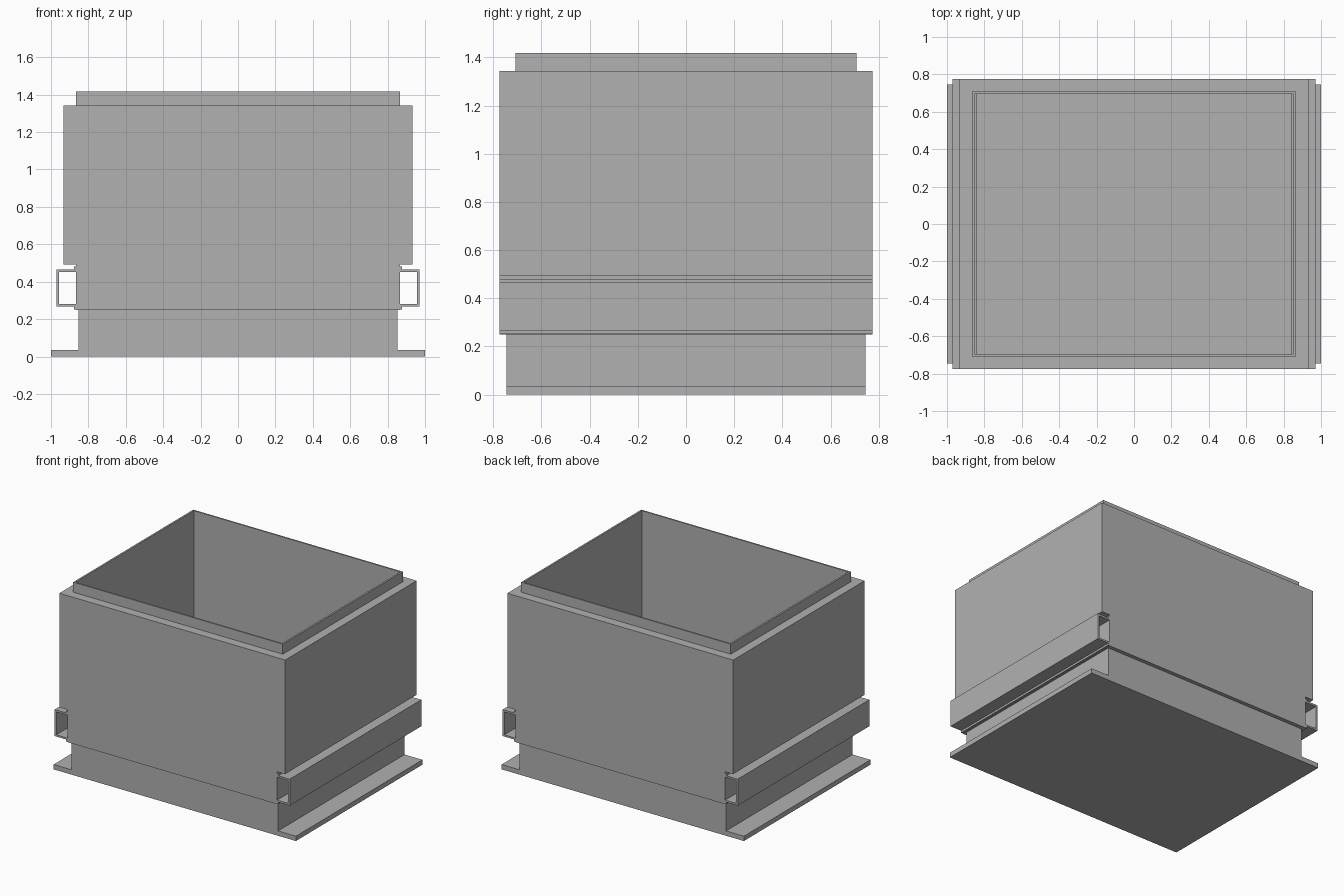
import bpy, bmesh

if "Cube" in bpy.data.objects:
    bpy.data.objects.remove(bpy.data.objects["Cube"])

grey = bpy.data.materials.new("dark_grey")
grey.diffuse_color = (0.44, 0.44, 0.44, 1)
grey.use_nodes = True
grey.node_tree.nodes["Principled BSDF"].inputs["Base Color"].default_value = grey.diffuse_color


def extrude_profile(name, points, half_y):
    """Closed x/z outline extruded from -half_y to +half_y."""
    bm = bmesh.new()
    face = bm.faces.new([bm.verts.new((x, -half_y, z)) for x, z in points])
    out = bmesh.ops.extrude_face_region(bm, geom=[face])
    verts = [g for g in out["geom"] if isinstance(g, bmesh.types.BMVert)]
    bmesh.ops.translate(bm, verts=verts, vec=(0, 2 * half_y, 0))
    bmesh.ops.recalc_face_normals(bm, faces=bm.faces)
    mesh = bpy.data.meshes.new(name)
    bm.to_mesh(mesh)
    bm.free()
    mesh.materials.append(grey)
    obj = bpy.data.objects.new(name, mesh)
    bpy.context.collection.objects.link(obj)
    return obj


def symmetric(right):
    """Complete a right-half outline (bottom to top) with its mirror."""
    return right + [(-x, z) for x, z in reversed(right)]


def box_profile(half_x, z0, z1):
    return symmetric([(half_x, z0), (half_x, z1)])


# Base: foot flanges on both sides and the narrower plinth
base = extrude_profile("base", symmetric([(1, 0), (1, 0.036), (0.853, 0.036), (0.853, 0.25)]), 0.746)

# Main box, wider above the side rails
body = extrude_profile("box_body", symmetric(
    [(0.865, 0.25), (0.865, 0.492), (0.932, 0.492), (0.932, 1.343)]), 0.775)

# Raised lip around the opening
lip = extrude_profile("top_lip", box_profile(0.865, 1.343, 1.418), 0.708)

# Cavity cut through the lip and box down to the bottom plate
cutter = extrude_profile("cavity_cutter", box_profile(0.852, 0.036, 1.6), 0.696)
base_cutter = extrude_profile("base_cutter", box_profile(0.842, 0.036, 1.6), 0.696)
for obj, tool in ((body, cutter), (lip, cutter), (base, base_cutter)):
    mod = obj.modifiers.new("cavity", "BOOLEAN")
    mod.operation = "DIFFERENCE"
    mod.solver = "EXACT"
    mod.object = tool
    bpy.context.view_layer.objects.active = obj
    bpy.ops.object.modifier_apply(modifier=mod.name)
for tool in (cutter, base_cutter):
    bpy.data.objects.remove(tool)

# Side rails: hollow channels with small mounting edges against the box
rail = [(0.865, 0.252), (0.876, 0.252), (0.876, 0.267), (0.97, 0.267),
        (0.97, 0.465), (0.876, 0.465), (0.876, 0.481), (0.865, 0.481),
        (0.865, 0.451), (0.957, 0.451), (0.957, 0.28), (0.865, 0.28)]
for side, name in ((1, "right_rail"), (-1, "left_rail")):
    extrude_profile(name, [(side * x, z) for x, z in rail], 0.775)
